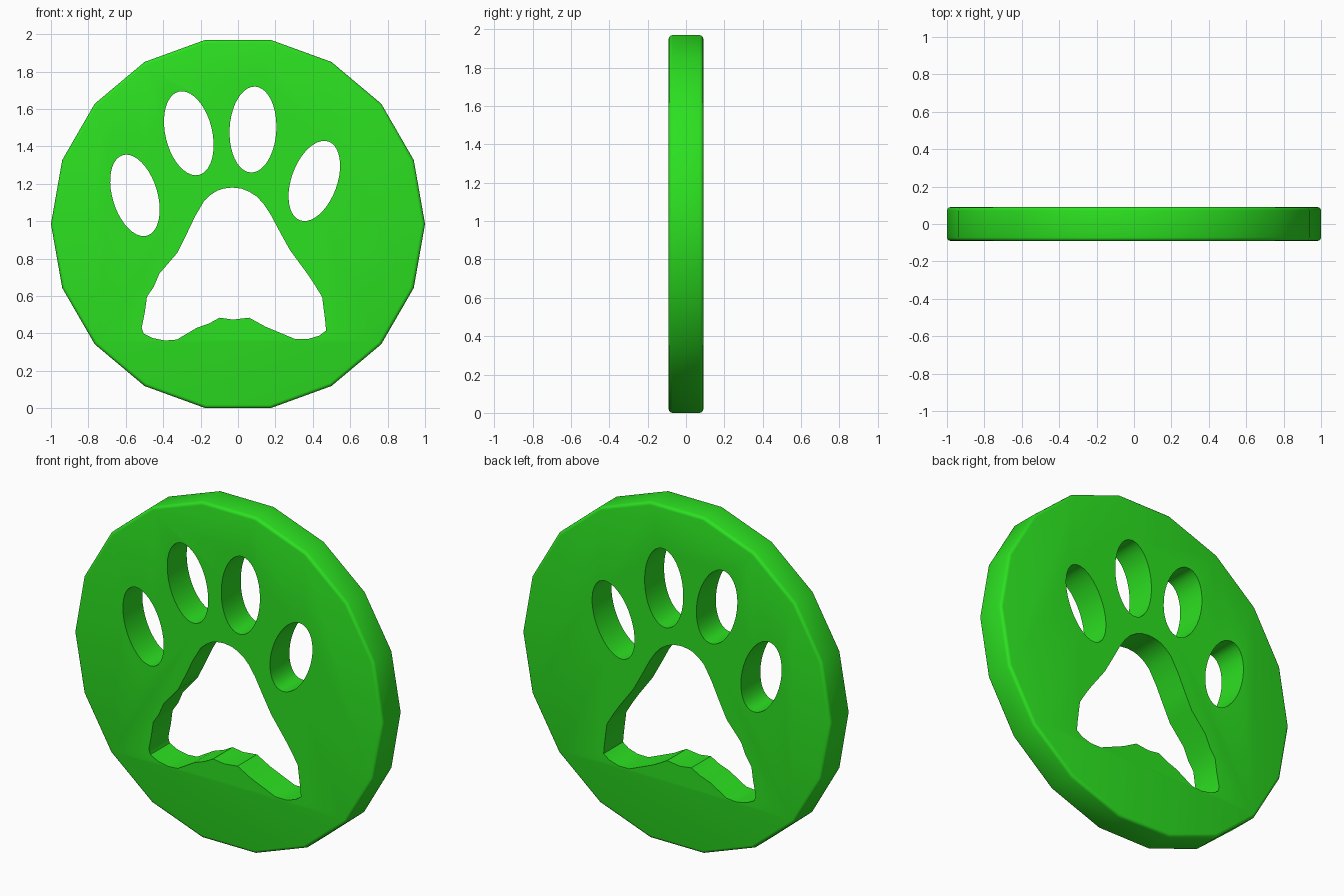
import bpy, bmesh
from math import sin, cos, pi, radians

if "Cube" in bpy.data.objects:
    bpy.data.objects.remove(bpy.data.objects["Cube"])

RADIUS, CENTRE_Z, HALF_T = 1.0, 0.985, 0.09


def prism(name, outline, half):
    """Solid with an (x, z) outline, extruded along y from -half to +half."""
    bm = bmesh.new()
    face = bm.faces.new([bm.verts.new((x, -half, z)) for x, z in outline])
    ext = bmesh.ops.extrude_face_region(bm, geom=[face])
    verts = [v for v in ext["geom"] if isinstance(v, bmesh.types.BMVert)]
    bmesh.ops.translate(bm, verts=verts, vec=(0, 2 * half, 0))
    bmesh.ops.recalc_face_normals(bm, faces=bm.faces)
    mesh = bpy.data.meshes.new(name)
    bm.to_mesh(mesh)
    bm.free()
    obj = bpy.data.objects.new(name, mesh)
    bpy.context.collection.objects.link(obj)
    return obj


def ellipse(cx, cz, long_r, short_r, tilt, n=40):
    """Upright ellipse outline; positive tilt leans its top to the left."""
    t = radians(tilt)
    pts = []
    for i in range(n):
        u, w = short_r * cos(2 * pi * i / n), long_r * sin(2 * pi * i / n)
        pts.append((cx + u * cos(t) - w * sin(t), cz + u * sin(t) + w * cos(t)))
    return pts


# 18-sided disc with a small rounded rim
disc = prism("paw_disc", ellipse(0, CENTRE_Z, RADIUS, RADIUS, 0, 18), HALF_T)
bm = bmesh.new()
bm.from_mesh(disc.data)
rim = [e for e in bm.edges if abs(e.verts[0].co.y - e.verts[1].co.y) < 1e-5]
bmesh.ops.bevel(bm, geom=rim, offset=0.018, segments=3, profile=0.5, affect='EDGES')
bm.to_mesh(disc.data)
bm.free()

# toe holes: centre x, centre z, long radius, short radius, tilt
toes = [(-0.551, 1.138, 0.225, 0.120, 17), (-0.263, 1.47, 0.229, 0.125, 13.5),
        (0.08, 1.49, 0.23, 0.125, -3), (0.408, 1.215, 0.224, 0.122, -20)]
cutters = [prism("toe_cutter", ellipse(*toe), 0.3) for toe in toes]

# main pad hole
pad = [(-.03, 1.18), (-.075, 1.175), (-.11, 1.164), (-.145, 1.142), (-.18, 1.11),
       (-.23, 1.025), (-.275, .93), (-.325, .83), (-.42, .72), (-.45, .65),
       (-.487, .595), (-.498, .515), (-.515, .43), (-.505, .40), (-.455, .375),
       (-.39, .362), (-.327, .367), (-.22, .43), (-.155, .453), (-.098, .484),
       (-.027, .474), (.06, .484), (.145, .437), (.305, .37), (.375, .37),
       (.435, .388), (.471, .415), (.466, .47), (.45, .595), (.407, .665),
       (.37, .72), (.278, .845), (.22, .95), (.172, 1.04), (.135, 1.095),
       (.10, 1.132), (.06, 1.158), (.02, 1.174)]
cutters.append(prism("pad_cutter", pad, 0.3))

# cut the paw through the disc
bpy.context.view_layer.objects.active = disc
disc.select_set(True)
for cutter in cutters:
    mod = disc.modifiers.new("cut", 'BOOLEAN')
    mod.operation, mod.object, mod.solver = 'DIFFERENCE', cutter, 'EXACT'
    bpy.ops.object.modifier_apply(modifier=mod.name)
    bpy.data.objects.remove(cutter)

mat = bpy.data.materials.new("green")
mat.diffuse_color = (0.025, 0.75, 0.015, 1)
mat.use_nodes = True
mat.node_tree.nodes["Principled BSDF"].inputs["Base Color"].default_value = mat.diffuse_color
disc.data.materials.clear()
disc.data.materials.append(mat)

for obj in bpy.context.selected_objects:
    obj.select_set(obj == disc)
disc.select_set(True)
bpy.ops.object.shade_smooth_by_angle(angle=radians(35))
